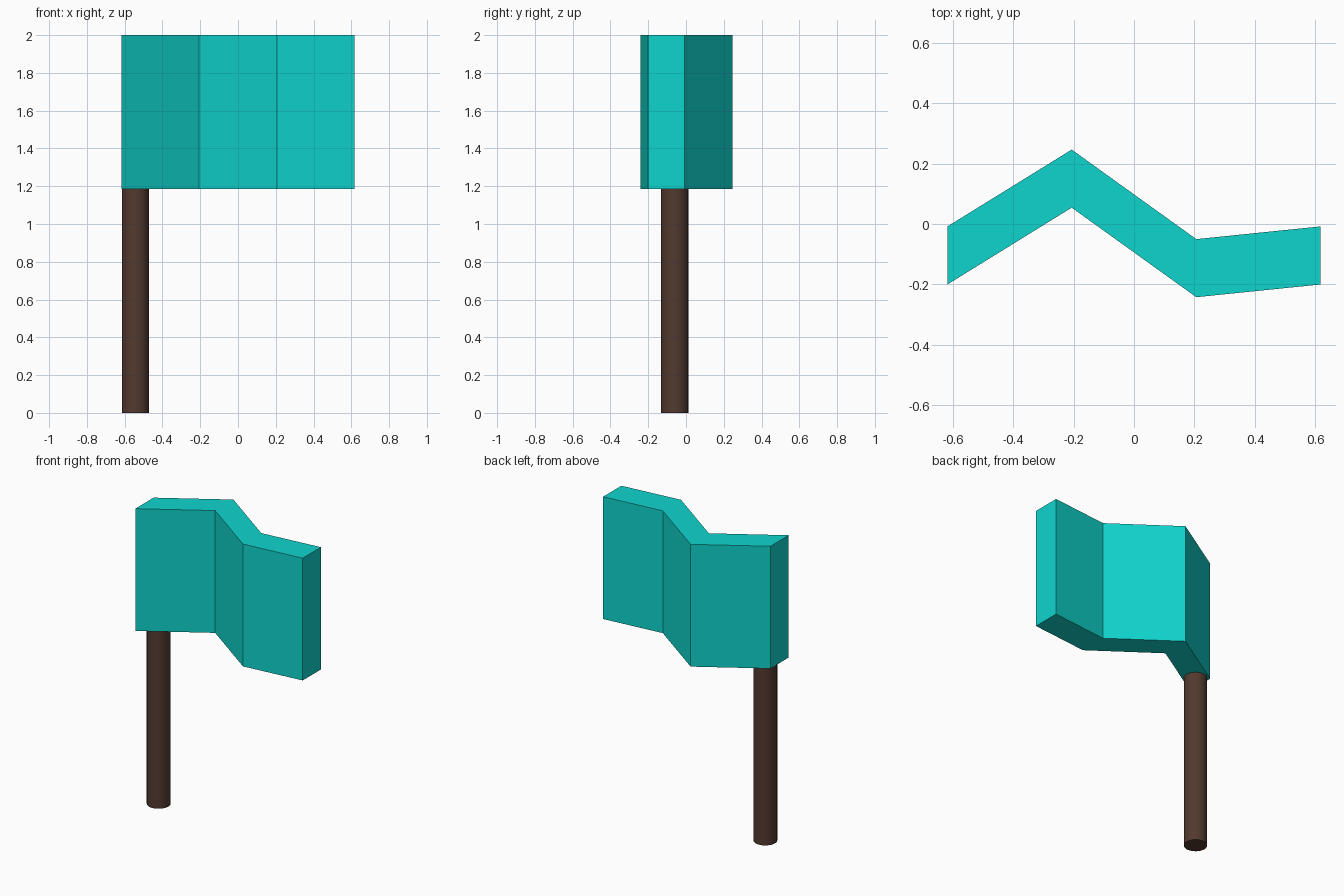
import bpy, bmesh, math

if "Cube" in bpy.data.objects:
    bpy.data.objects.remove(bpy.data.objects["Cube"])


def paint(obj, name, rgb):
    mat = bpy.data.materials.new(name)
    mat.diffuse_color = (*rgb, 1)
    mat.use_nodes = True
    mat.node_tree.nodes["Principled BSDF"].inputs["Base Color"].default_value = mat.diffuse_color
    obj.data.materials.append(mat)


# Round wooden pole, ending at the underside of the flag
FLAG_BOTTOM, FLAG_TOP = 1.185, 2.0
bpy.ops.mesh.primitive_cylinder_add(
    vertices=32, radius=0.072, depth=FLAG_BOTTOM,
    location=(-0.543, -0.06, FLAG_BOTTOM / 2))
pole = bpy.context.object
pole.name = "pole"
bpy.ops.object.shade_smooth_by_angle(angle=math.radians(40))
paint(pole, "brown_wood", (0.085, 0.042, 0.028))

# Waving flag: a zigzag centre line, thickened in y and extruded upwards
wave = [(-0.617, -0.104), (-0.206, 0.15), (0.206, -0.146), (0.617, -0.104)]
half = 0.096
bm = bmesh.new()
front = [bm.verts.new((x, y - half, FLAG_BOTTOM)) for x, y in wave]
back = [bm.verts.new((x, y + half, FLAG_BOTTOM)) for x, y in wave]
base = [bm.faces.new((front[i], front[i + 1], back[i + 1], back[i]))
        for i in range(len(wave) - 1)]
result = bmesh.ops.extrude_face_region(bm, geom=base, use_keep_orig=True)
top = [v for v in result["geom"] if isinstance(v, bmesh.types.BMVert)]
bmesh.ops.translate(bm, verts=top, vec=(0, 0, FLAG_TOP - FLAG_BOTTOM))
bmesh.ops.recalc_face_normals(bm, faces=bm.faces)
mesh = bpy.data.meshes.new("flag")
bm.to_mesh(mesh)
bm.free()
flag = bpy.data.objects.new("flag", mesh)
bpy.context.collection.objects.link(flag)
paint(flag, "teal_cloth", (0.005, 0.66, 0.61))
